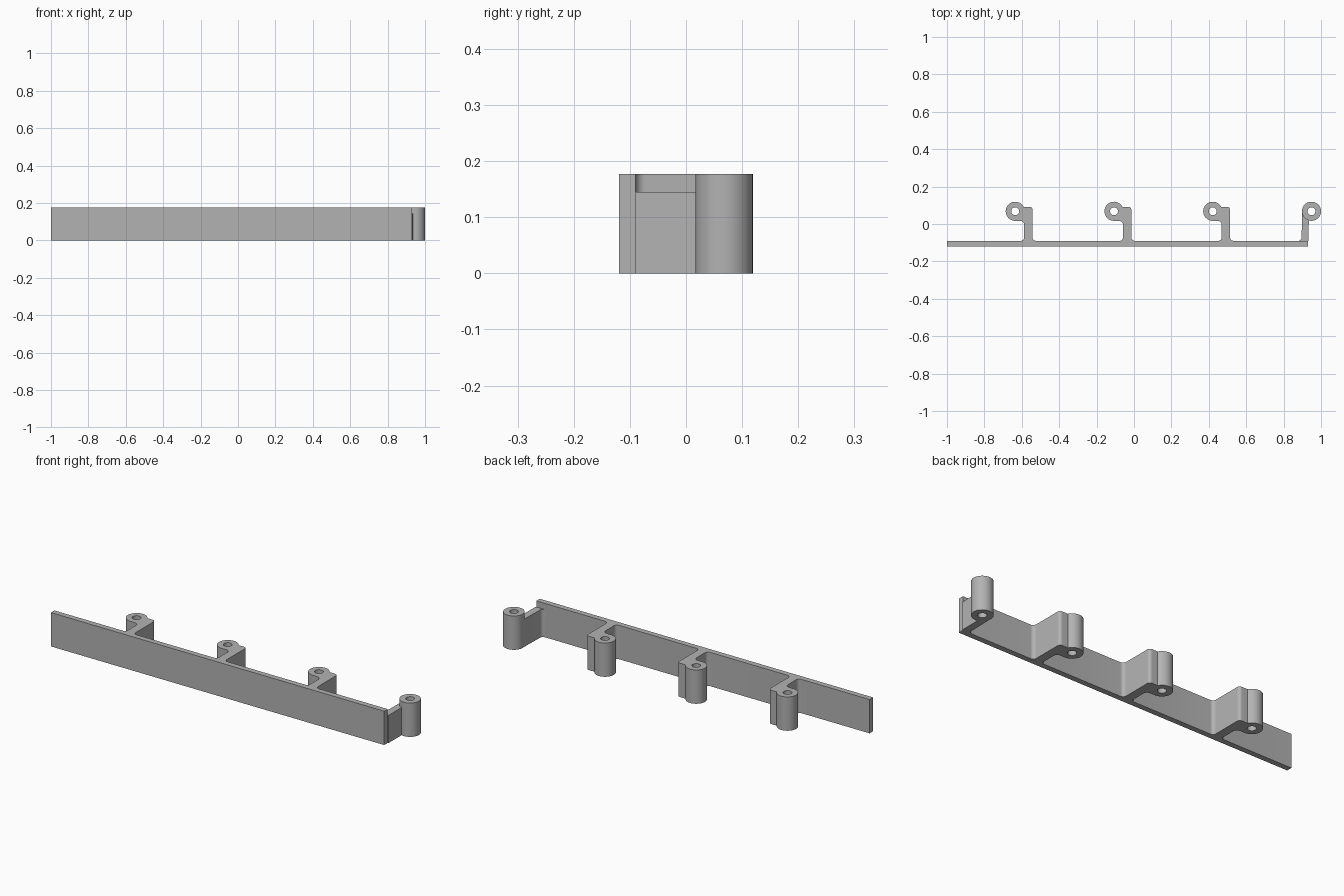
import bpy
import bmesh
import math
from mathutils import Vector

if "Cube" in bpy.data.objects:
    bpy.data.objects.remove(bpy.data.objects["Cube"], do_unlink=True)

HEIGHT = 0.177
LOW_HEIGHT = 0.145
FRONT, BACK = -0.119, -0.09      # rail faces
RING_Y = 0.068
RING_R, HOLE_R = 0.051, 0.021
SPACING = 0.528
END_X = 0.949
BASE = BACK - RING_Y             # rail back, relative to a ring centre

grey = bpy.data.materials.new("plain grey")
grey.use_nodes = True
colour = (0.45, 0.45, 0.45, 1)
grey.diffuse_color = colour
grey.node_tree.nodes["Principled BSDF"].inputs["Base Color"].default_value = colour


def arc(radius, start, end, steps):
    """Points on an arc about the origin, angles in degrees."""
    angles = [math.radians(start + (end - start) * i / steps) for i in range(steps + 1)]
    return [Vector((radius * math.cos(a), radius * math.sin(a))) for a in angles]


def fillet(x, y, into, out, radius, steps=8):
    """Round a square corner between two axis directions."""
    corner, d_in, d_out = Vector((x, y)), Vector(into), Vector(out)
    centre = corner - d_in * radius + d_out * radius
    points = []
    for i in range(steps + 1):
        a = math.pi / 2 * i / steps
        points.append(centre - d_out * radius * math.cos(a) + d_in * radius * math.sin(a))
    return points


def moved(points, x):
    return [p + Vector((x, RING_Y)) for p in points]


def extrude_profile(name, loops, height):
    """Fill closed outlines (inner loops are holes) and extrude them upward."""
    curve = bpy.data.curves.new(name, "CURVE")
    curve.dimensions = "2D"
    curve.fill_mode = "BOTH"
    curve.extrude = height / 2
    for loop in loops:
        spline = curve.splines.new("POLY")
        spline.points.add(len(loop) - 1)
        for point, p in zip(spline.points, loop):
            point.co = (p[0], p[1], 0, 1)
        spline.use_cyclic_u = True
    obj = bpy.data.objects.new(name, curve)
    bpy.context.collection.objects.link(obj)
    bpy.ops.object.select_all(action="DESELECT")
    obj.select_set(True)
    bpy.context.view_layer.objects.active = obj
    bpy.ops.object.convert(target="MESH")
    obj = bpy.context.view_layer.objects.active
    bm = bmesh.new()
    bm.from_mesh(obj.data)
    bmesh.ops.translate(bm, vec=(0, 0, height / 2), verts=bm.verts)
    bmesh.ops.remove_doubles(bm, verts=bm.verts, dist=0.00005)
    bmesh.ops.recalc_face_normals(bm, faces=bm.faces)
    bm.to_mesh(obj.data)
    bm.free()
    obj.data.materials.clear()
    obj.data.materials.append(grey)
    bpy.ops.object.shade_smooth_by_angle(angle=math.radians(30))
    return obj


UP, DOWN, LEFT, RIGHT = (0, 1), (0, -1), (-1, 0), (1, 0)
hole = arc(HOLE_R, 0, 350, 35)

# Hook: up its right side, round the screw boss, down its left side
hook = (fillet(0.093, BASE, LEFT, UP, 0.018)
        + fillet(0.093, 0.024, UP, LEFT, 0.016)
        + arc(RING_R, 28, 270, 36)
        + fillet(0.048, -RING_R, RIGHT, DOWN, 0.022)
        + fillet(0.048, BASE, DOWN, LEFT, 0.018))

# Rail with three full-height hooks
centres = [END_X - SPACING * i for i in (1, 2, 3)]
outline = [(-1, FRONT), (0.93, FRONT), (0.93, BACK)]
for x in centres:
    outline += moved(hook, x)
outline.append((-1, BACK))
extrude_profile("rail_with_hooks", [outline] + [moved(hole, x) for x in centres], HEIGHT)

# End boss
extrude_profile("end_boss", [moved(arc(RING_R, 0, 355, 71), END_X), moved(hole, END_X)], HEIGHT)

# Lower web joining the end boss to the rail
web = ([Vector((-0.015, BASE))]
       + arc(RING_R - 0.001, 253, 180, 12)
       + fillet(-RING_R - 0.002, BASE, DOWN, LEFT, 0.018))
extrude_profile("end_web", [moved(web, END_X)], LOW_HEIGHT)
